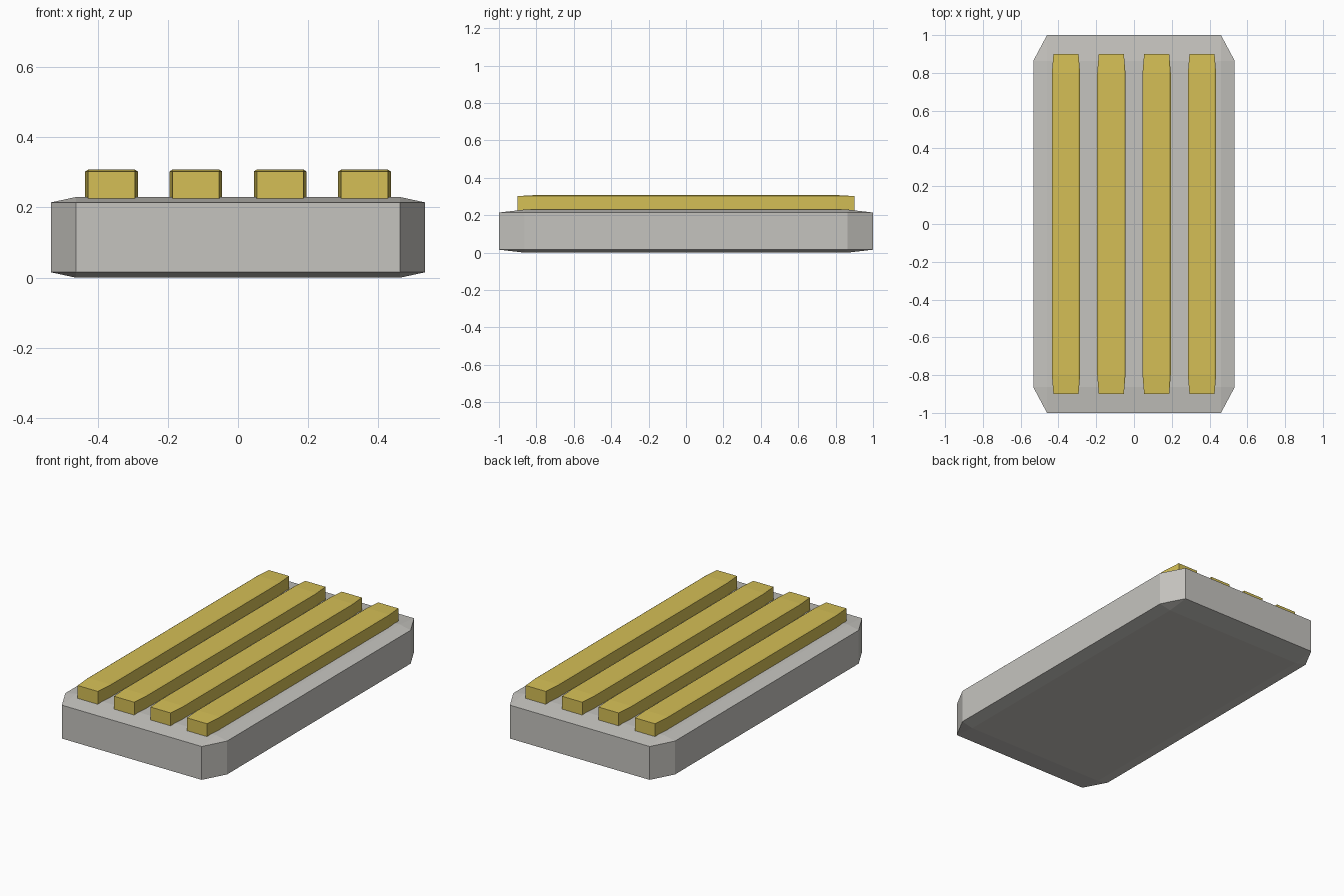
import bpy
import bmesh
from mathutils import Matrix, Vector

default = bpy.data.objects.get("Cube")
if default:
    bpy.data.objects.remove(default, do_unlink=True)


def make_material(name, rgb):
    mat = bpy.data.materials.new(name)
    mat.use_nodes = True
    colour = (*rgb, 1.0)
    mat.diffuse_color = colour
    mat.node_tree.nodes["Principled BSDF"].inputs["Base Color"].default_value = colour
    return mat


def chamfered_block(name, size, centre, chamfer, mat):
    """Unit cube with one flat chamfer, stretched so the chamfer follows each side."""
    bm = bmesh.new()
    bmesh.ops.create_cube(bm, size=1.0)
    bmesh.ops.bevel(bm, geom=bm.edges[:], offset=chamfer, offset_type='OFFSET',
                    segments=1, profile=0.5, affect='EDGES')
    bmesh.ops.transform(bm, matrix=Matrix.Diagonal((*size, 1.0)), verts=bm.verts)
    bmesh.ops.recalc_face_normals(bm, faces=bm.faces)
    mesh = bpy.data.meshes.new(name)
    bm.to_mesh(mesh)
    bm.free()
    mesh.materials.append(mat)
    obj = bpy.data.objects.new(name, mesh)
    obj.location = Vector(centre)
    bpy.context.collection.objects.link(obj)
    return obj


stone = make_material("warm_grey", (0.56, 0.55, 0.52))
gold = make_material("muted_gold", (0.66, 0.52, 0.092))

# Base slab
chamfered_block("base_slab", (1.066, 2.0, 0.23), (0, 0, 0.115), 0.068, stone)

# Four long raised bars, evenly spaced
for i in range(4):
    x = (i - 1.5) * 0.24
    chamfered_block(f"raised_bar_{i + 1}", (0.15, 1.8, 0.098), (x, 0, 0.259), 0.057, gold)
